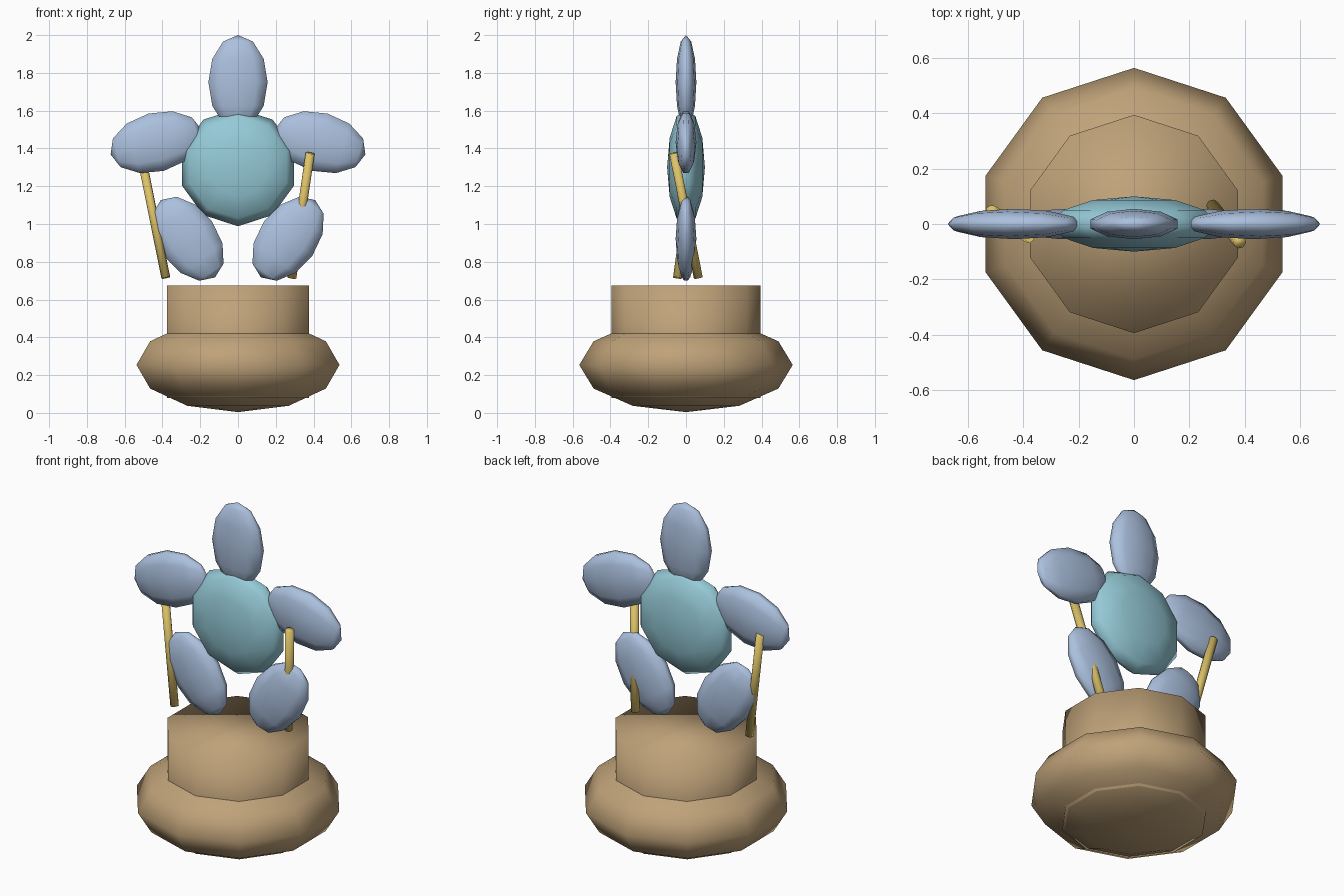
import bpy
import bmesh
from math import radians
from mathutils import Matrix, Vector

cube = bpy.data.objects.get("Cube")
if cube:
    bpy.data.objects.remove(cube, do_unlink=True)


def material(name, rgb):
    mat = bpy.data.materials.new(name)
    mat.use_nodes = True
    color = (*rgb, 1)
    mat.diffuse_color = color
    mat.node_tree.nodes["Principled BSDF"].inputs["Base Color"].default_value = color
    return mat


clay = material("clay brown", (0.52, 0.36, 0.19))
teal = material("pale teal", (0.30, 0.59, 0.68))
blue = material("powder blue", (0.41, 0.53, 0.73))
straw = material("straw yellow", (0.72, 0.54, 0.14))


def finish(name, bm, mat):
    """Turn a bmesh into a smooth shaded object of one colour."""
    for face in bm.faces:
        face.smooth = True
    mesh = bpy.data.meshes.new(name)
    bm.to_mesh(mesh)
    bm.free()
    mesh.materials.append(mat)
    obj = bpy.data.objects.new(name, mesh)
    bpy.context.collection.objects.link(obj)
    return obj


def ellipsoid(name, center, radii, mat, tilt=0, axis="Y"):
    bm = bmesh.new()
    place = (Matrix.Translation(center) @ Matrix.Rotation(radians(tilt), 4, axis)
             @ Matrix.Diagonal((*radii, 1)))
    bmesh.ops.create_uvsphere(bm, u_segments=10, v_segments=6, radius=1, matrix=place)
    return finish(name, bm, mat)


def rod(name, bottom, top, radius, sides, mat):
    bottom, top = Vector(bottom), Vector(top)
    axis = top - bottom
    bm = bmesh.new()
    place = Matrix.Translation((bottom + top) / 2)
    if axis.x or axis.y:
        place = place @ axis.to_track_quat("Z", "Y").to_matrix().to_4x4()
    bmesh.ops.create_cone(bm, cap_ends=True, segments=sides, radius1=radius,
                          radius2=radius, depth=axis.length, matrix=place)
    return finish(name, bm, mat)


# Pot: a squashed bulb with a straight neck through it
ellipsoid("pot_bulb", (0, 0, 0.254), (0.565, 0.565, 0.25), clay)
rod("pot_neck", (0, 0, 0.08), (0, 0, 0.675), 0.395, 10, clay)

# Flat round body with its poles facing front and back
ellipsoid("body", (0, 0, 1.3), (0.312, 0.312, 0.1), teal, 90, "X")

# Head and limbs share one flattened shape
limb = (0.165, 0.055, 0.25)
ellipsoid("head", (0, 0, 1.75), limb, blue)
for side, s in (("left", 1), ("right", -1)):
    ellipsoid(side + "_arm", (s * 0.433, 0, 1.433), limb, blue, s * 105)
    ellipsoid(side + "_leg", (s * 0.265, 0, 0.922), limb, blue, s * 35)

# Leaning sticks beside the legs
rod("left_stick", (0.285, 0.065, 0.715), (0.382, -0.065, 1.375), 0.024, 8, straw)
rod("right_stick", (-0.382, -0.045, 0.715), (-0.515, 0.045, 1.375), 0.024, 8, straw)
